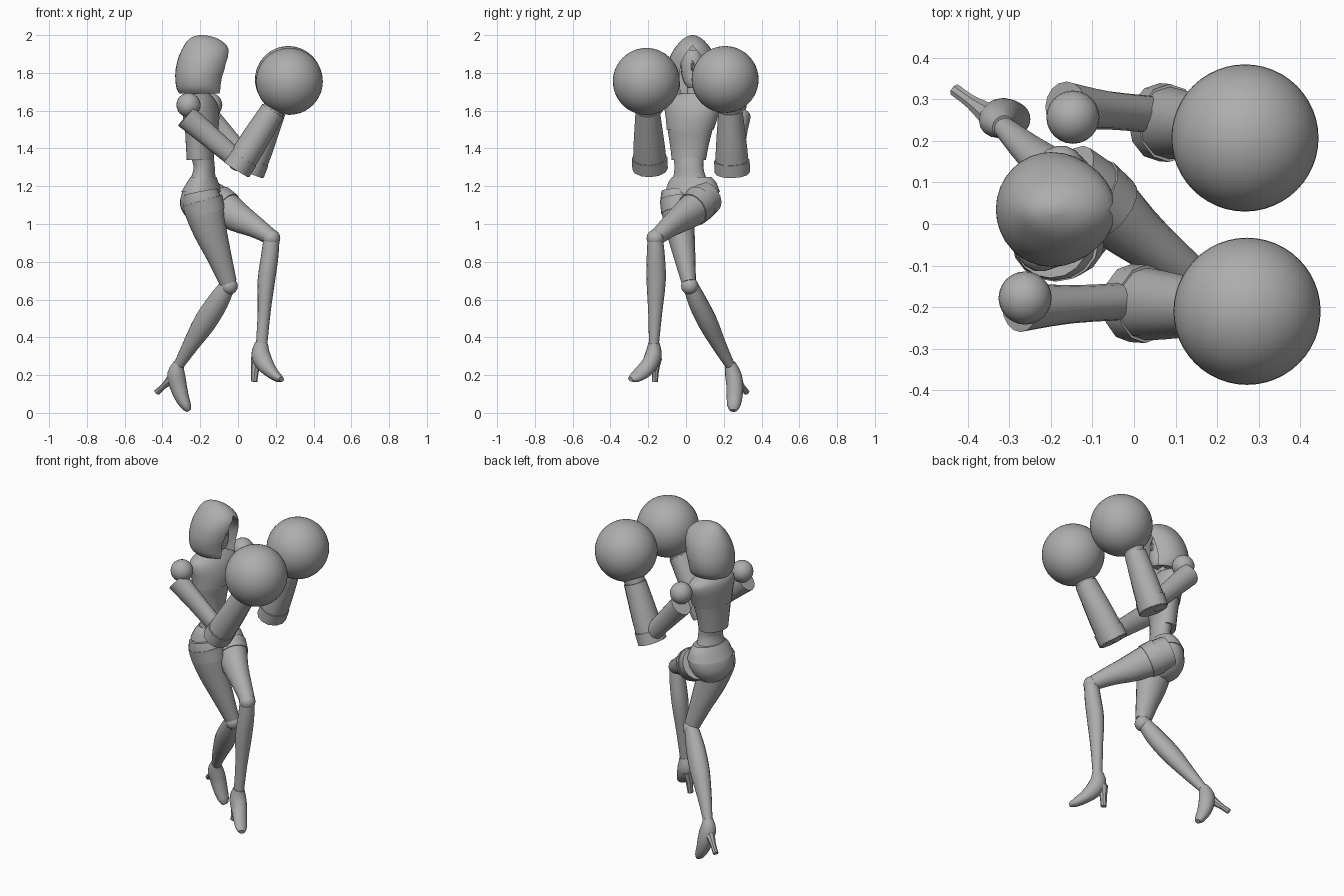
import bpy, bmesh, math
from mathutils import Vector

cube = bpy.data.objects.get("Cube")
if cube:
    bpy.data.objects.remove(cube, do_unlink=True)

GREY = (0.42, 0.42, 0.42, 1)
mat = bpy.data.materials.new("matte grey")
mat.use_nodes = True
mat.diffuse_color = GREY
mat.node_tree.nodes["Principled BSDF"].inputs["Base Color"].default_value = GREY


def finish(obj, angle=35):
    bpy.ops.object.select_all(action="DESELECT")
    obj.select_set(True)
    bpy.context.view_layer.objects.active = obj
    bpy.ops.object.shade_smooth_by_angle(angle=math.radians(angle))


def skin(name, loops):
    """Closed surface through a list of point loops."""
    bm = bmesh.new()
    rows = [[bm.verts.new(p) for p in loop] for loop in loops]
    n = len(rows[0])
    for a, b in zip(rows, rows[1:]):
        for i in range(n):
            j = (i + 1) % n
            bm.faces.new((a[i], a[j], b[j], b[i]))
    bm.faces.new(rows[0])
    bm.faces.new(rows[-1])
    bmesh.ops.recalc_face_normals(bm, faces=bm.faces)
    mesh = bpy.data.meshes.new(name)
    bm.to_mesh(mesh)
    bm.free()
    mesh.materials.append(mat)
    obj = bpy.data.objects.new(name, mesh)
    bpy.context.collection.objects.link(obj)
    finish(obj)
    return obj


def refine(keys, steps=3):
    """Catmull-Rom interpolation of section tuples."""
    out = []
    last = len(keys) - 1
    for i in range(last):
        p = [keys[max(0, min(last, i + k))] for k in (-1, 0, 1, 2)]
        for s in range(steps):
            t = s / steps
            out.append([0.5 * (2 * b + (c - a) * t + (2 * a - 5 * b + 4 * c - d) * t * t
                               + (3 * b - a - 3 * c + d) * t ** 3)
                        for a, b, c, d in zip(*p)])
    return out + [list(keys[-1])]


def body(name, keys, yaw=0, n=24, grow=0):
    """Stacked ellipses: z, centre x, centre y, half depth, half width."""
    c, s = math.cos(math.radians(yaw)), math.sin(math.radians(yaw))
    loops = []
    for z, cx, cy, hx, hy in refine(keys):
        loop = []
        for i in range(n):
            a = math.tau * i / n
            x, y = (hx + grow) * math.cos(a), (hy + grow) * math.sin(a)
            loop.append((cx + x * c - y * s, cy + x * s + y * c, z))
        loops.append(loop)
    return skin(name, loops)


def limb(name, keys, n=16, steps=3):
    """Tube along a path: x, y, z, radius across, radius in the bending plane."""
    keys = refine(keys, steps)
    pts = [Vector(k[:3]) for k in keys]
    loops = []
    for i, k in enumerate(keys):
        t = (pts[min(i + 1, len(pts) - 1)] - pts[max(i - 1, 0)]).normalized()
        u = Vector((0, 1, 0))
        u = (u - t * u.dot(t)).normalized()
        v = t.cross(u)
        loops.append([pts[i] + u * k[3] * math.cos(a) + v * k[4] * math.sin(a)
                      for a in (math.tau * j / n for j in range(n))])
    return skin(name, loops)


def ball(name, centre, r, seg=24):
    bpy.ops.mesh.primitive_uv_sphere_add(segments=seg, ring_count=seg // 2, radius=r, location=centre)
    obj = bpy.context.object
    obj.name = name
    obj.data.materials.append(mat)
    finish(obj)
    return obj


# Torso
YAW = -15
chest = [(1.34, -.2, .015, .07, .092), (1.42, -.2, .018, .074, .105), (1.5, -.195, .022, .083, .122),
         (1.56, -.195, .03, .088, .135), (1.62, -.2, .037, .085, .15), (1.66, -.205, .04, .072, .135),
         (1.69, -.205, .04, .05, .07)]
body("chest", chest, YAW)
body("chest_yoke", chest[2:], YAW, grow=.005)
body("waist", [(1.22, -.185, .02, .07, .1), (1.26, -.182, .018, .06, .085), (1.31, -.18, .015, .055, .078),
               (1.38, -.195, .015, .062, .085)], YAW)
pelvis = [(1.25, -.182, .03, .06, .1), (1.22, -.187, .033, .075, .125), (1.17, -.192, .035, .1, .142),
          (1.1, -.2, .03, .105, .135), (1.04, -.2, .03, .075, .09), (1.01, -.19, .02, .035, .04)]
body("pelvis", pelvis, YAW)
body("hip_belt", pelvis[:3], YAW, grow=.005)
body("neck", [(1.66, -.205, .038, .05, .05), (1.72, -.2, .037, .042, .042), (1.8, -.19, .035, .045, .045)], n=16)

# Hood with a pointed opening, and the face inside it
hood = body("hood", [(1.69, -.19, .035, .12, .1), (1.72, -.2, .035, .126, .125), (1.77, -.2, .035, .132, .137),
                     (1.82, -.192, .035, .138, .136), (1.88, -.18, .035, .136, .122),
                     (1.93, -.172, .035, .122, .095), (1.97, -.178, .035, .09, .062),
                     (1.99, -.186, .035, .055, .035), (2.0, -.19, .035, .015, .01)], n=32)
arch = [(0, 1.945), (.035, 1.905), (.062, 1.85), (.07, 1.78), (.062, 1.66)]
outline = arch + [(-y, z) for y, z in reversed(arch[1:])]
cutter = skin("opening_cutter", [[(x, .035 + y, z) for y, z in outline] for x in (-.17, .1)])
cutter.hide_render = True
cut = hood.modifiers.new("opening", "BOOLEAN")
cut.object = cutter
cut.solver = "EXACT"
bpy.context.view_layer.objects.active = hood
bpy.ops.object.modifier_apply(modifier=cut.name)
bpy.data.objects.remove(cutter, do_unlink=True)
finish(hood)
face = [(1.72, -.145, .035, .022, .018), (1.75, -.15, .035, .042, .04), (1.81, -.16, .035, .056, .058),
        (1.87, -.17, .035, .062, .06), (1.92, -.175, .035, .05, .045)]
body("face", face)
body("lower_face_mask", face[:3], grow=.005)
limb("nose", [(-.112, .035, 1.865, .006, .008), (-.1, .035, 1.83, .009, .012), (-.106, .035, 1.815, .006, .006)], n=8)

# Arms and round gloves
arms = {
    "right": dict(ball=(-.262, -.178, 1.63), top=(-.275, -.2, 1.57), elbow=(.0, -.185, 1.335),
                  cuff=(-.01, -.19, 1.288), wrist=(.185, -.203, 1.6), glove=(.272, -.21, 1.755)),
    "left": dict(ball=(-.147, .257, 1.63), top=(-.165, .283, 1.57), elbow=(.06, .262, 1.32),
                 cuff=(.06, .245, 1.27), wrist=(.187, .235, 1.6), glove=(.267, .207, 1.765)),
}
for side, a in arms.items():
    a = {k: Vector(v) for k, v in a.items()}
    ball(side + "_shoulder", a["ball"], .064)
    mid = a["top"].lerp(a["elbow"], .45)
    limb(side + "_upper_arm", [(*a["top"], .06, .065), (*mid, .046, .058), (*a["elbow"], .045, .05)])
    ball(side + "_elbow", a["elbow"], .055, 16)
    # Long glove cuff, narrowing to the wrist
    limb(side + "_cuff", [(*a["cuff"], .09, .076), (*a["cuff"].lerp(a["wrist"], .4), .083, .076),
                          (*a["wrist"], .064, .066)], n=12)
    limb(side + "_cuff_trim", [(*a["cuff"].lerp(a["wrist"], f), .094, .08) for f in (.01, .11, .2)], n=12, steps=1)
    limb(side + "_wrist", [(*a["cuff"].lerp(a["wrist"], .95), .054, .056), (*a["wrist"].lerp(a["glove"], .25), .066, .066),
                           (*a["wrist"].lerp(a["glove"], .5), .08, .08)])
    ball(side + "_glove", a["glove"], .177, 48)

# Right leg, pushing off behind
limb("right_thigh", [(-.2, -.045, 1.17, .085, .09), (-.185, -.045, 1.1, .09, .106), (-.15, -.03, .97, .076, .09),
                     (-.1, -.008, .83, .058, .066), (-.052, .015, .69, .038, .046)])
limb("right_thigh_hem", [(-.19, -.045, 1.13, .094, .108), (-.172, -.04, 1.06, .091, .105)], steps=1)
ball("right_knee", (-.047, .02, .672), .046, 16)
limb("right_shin", [(-.052, .022, .68, .038, .04), (-.105, .06, .59, .05, .056), (-.175, .115, .48, .052, .06),
                    (-.25, .175, .36, .039, .043), (-.315, .235, .25, .025, .027)])

# Left leg, stepping across in front
limb("left_thigh", [(-.16, .11, 1.14, .09, .095), (-.09, .06, 1.095, .088, .096), (.0, -.02, 1.035, .07, .08),
                    (.09, -.09, .985, .055, .058), (.175, -.155, .93, .044, .042)])
limb("left_thigh_hem", [(-.11, .075, 1.11, .094, .101), (-.06, .035, 1.075, .088, .097)], steps=1)
ball("left_knee", (.177, -.162, .925), .047, 16)
limb("left_shin", [(.178, -.163, .93, .04, .042), (.168, -.16, .83, .048, .046), (.15, -.158, .7, .051, .046),
                   (.138, -.163, .53, .037, .034), (.125, -.17, .36, .026, .03)])

# High-heeled shoes
shoes = {
    "right": ([(-.314, .234, .262, .028, .028), (-.327, .248, .21, .042, .046), (-.318, .258, .15, .045, .046),
               (-.298, .257, .085, .042, .038), (-.274, .252, .035, .034, .027), (-.26, .25, .012, .018, .012)],
              [(-.345, .26, .185, .03, .03), (-.39, .292, .145, .018, .016), (-.43, .322, .108, .016, .016)]),
    "left": ([(.125, -.17, .37, .03, .034), (.12, -.172, .31, .044, .05), (.143, -.192, .258, .044, .046),
              (.178, -.232, .215, .042, .034), (.21, -.27, .188, .034, .024), (.23, -.294, .178, .018, .012)],
             [(.1, -.158, .29, .032, .032), (.09, -.162, .23, .02, .022), (.085, -.165, .165, .016, .017)]),
}
for side, (upper, heel) in shoes.items():
    limb(side + "_shoe", upper)
    limb(side + "_heel", heel, n=8)
